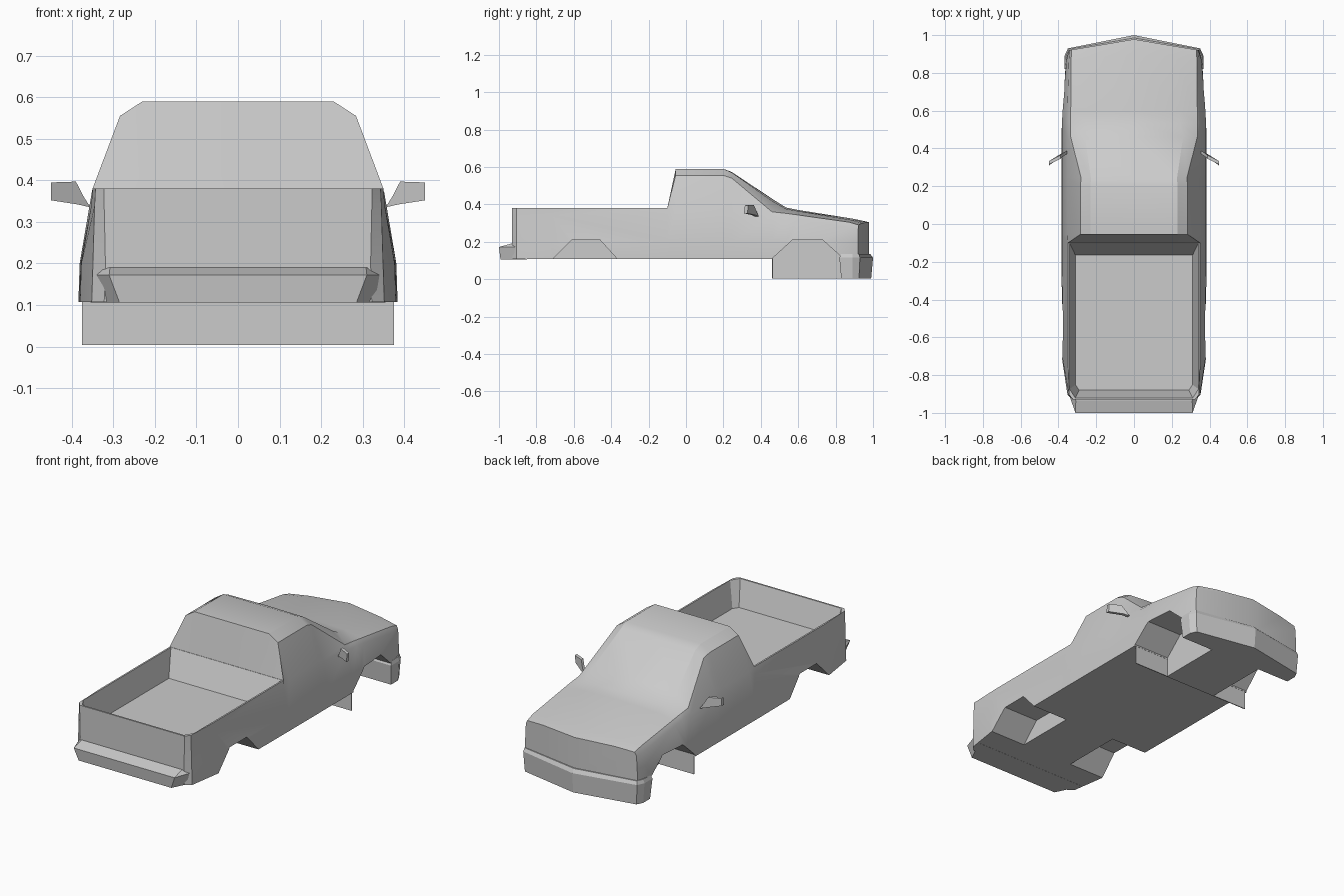
import bpy, bmesh, math

if "Cube" in bpy.data.objects:
    bpy.data.objects.remove(bpy.data.objects["Cube"])


def loft(name, rings, split=False):
    """Skin equal-length rings of 3D points and cap both ends."""
    bm = bmesh.new()
    vs = [[bm.verts.new(p) for p in r] for r in rings]
    n = len(rings[0])
    for a, b in zip(vs, vs[1:]):
        for i in range(n):
            j = (i + 1) % n
            bm.faces.new((a[i], a[j], b[j], b[i]))
    for r in (vs[0], vs[-1]):
        if split:  # two half caps meeting on the centre line
            h = n // 2
            bm.faces.new(r[:h + 1])
            bm.faces.new(r[h:] + r[:1])
        else:
            bm.faces.new(r)
    bmesh.ops.recalc_face_normals(bm, faces=bm.faces)
    me = bpy.data.meshes.new(name)
    bm.to_mesh(me)
    bm.free()
    ob = bpy.data.objects.new(name, me)
    bpy.context.collection.objects.link(ob)
    return ob


def activate(ob):
    bpy.ops.object.select_all(action='DESELECT')
    ob.select_set(True)
    bpy.context.view_layer.objects.active = ob


def cut(ob, cutter):
    cutter.hide_render = True
    m = ob.modifiers.new("cut", 'BOOLEAN')
    m.operation, m.object, m.solver = 'DIFFERENCE', cutter, 'EXACT'
    activate(ob)
    bpy.ops.object.modifier_apply(modifier=m.name)
    bpy.data.objects.remove(cutter)


def box(name, x, y0, y1, z0, z1):
    return loft(name, [[(-x, y0, z), (x, y0, z), (x, y1, z), (-x, y1, z)] for z in (z0, z1)])


def plan(half, z):
    """Symmetric plan outline from its right half."""
    return [(x, y, z) for x, y in half] + [(-x, y, z) for x, y in reversed(half) if x > 0]


# body: y, lower half width, belt, shoulder, top edge, centre height, nose sweep
def section(y, b, belt, shoulder, edge, top, sweep=0):
    half = [(b, .107), (b - .003, .2), belt, shoulder, edge]
    pts = [(0, .107)] + half + [(0, top)] + [(-x, z) for x, z in reversed(half)]
    return [(x, y + sweep * (1 - abs(x) / .345), z) for x, z in pts]


bed = ((.353, .34), (.35, .38), (.23, .38), .38)
cab = ((.352, .37), (.284, .555), (.23, .59), .59)
body = loft("body", [
    section(-.93, .322, (.322, .34), (.322, .38), (.23, .38), .38),
    section(-.905, .352, (.345, .34), (.343, .38), (.23, .38), .38),
    section(-.72, .38, *bed),
    section(-.10, .384, *bed),
    section(-.055, .384, *cab),
    section(.20, .384, *cab),
    section(.245, .384, (.352, .36), (.28, .54), (.228, .57), .573),
    section(.46, .384, (.352, .335), (.335, .36), (.26, .418), .43),
    section(.535, .384, (.353, .33), (.335, .352), (.24, .376), .383),
    section(.60, .383, (.353, .32), (.335, .343), (.24, .364), .37),
    section(.87, .36, (.345, .275), (.333, .305), (.22, .317), .322, .03),
    section(.92, .347, (.34, .27), (.33, .29), (.22, .30), .305, .058),
], split=True)

# open cargo bed
floor = [(.31, -.165), (.31, -.85), (.29, -.88)]
rim = [(.342, -.10), (.342, -.875), (.312, -.922)]
cut(body, loft("bed_cutter", [plan(floor, .24), plan(rim, .385)]))

# wheel wells
rear_arch = [(-.72, .10), (-.61, .21), (-.46, .21), (-.36, .10)]
front_arch = [(.466, .05), (.466, .115), (.57, .21), (.73, .21), (.83, .12), (.83, .05)]
for arch in (rear_arch, front_arch):
    for s in (-1, 1):
        cut(body, loft("well_cutter", [[(s * x, y, z) for y, z in arch] for x in (.16, .5)]))

# lowered front underside and the panel behind the front wheels
box("front_underside", .16, .464, .86, .004, .12)
box("front_wheel_panel", .375, .46, .465, .004, .108)

# bumpers
loft("front_bumper", [
    plan([(.36, .83), (.36, .89), (.343, .925), (0, .99)], .004),
    plan([(.368, .82), (.368, .89), (.35, .93), (0, 1.0)], .115),
    plan([(.362, .83), (.36, .89), (.345, .925), (0, .985)], .135)])
loft("rear_bumper", [
    plan([(.355, -.85), (.285, -.992)], .106),
    plan([(.352, -.88), (.31, -1.0)], .172),
    plan([(.33, -.90), (.308, -.935)], .19)])

# door mirrors: thin swept blades
for s, side in ((-1, "left"), (1, "right")):
    loft(side + "_mirror", [[(s * x, y + t, z) for x, y, z in (
        (.355, .37, .335), (.385, .355, .342), (.45, .31, .352),
        (.45, .315, .395), (.39, .345, .397), (.372, .36, .362))] for t in (0, .018)])

activate(body)
bpy.ops.object.shade_smooth_by_angle(angle=math.radians(28))
